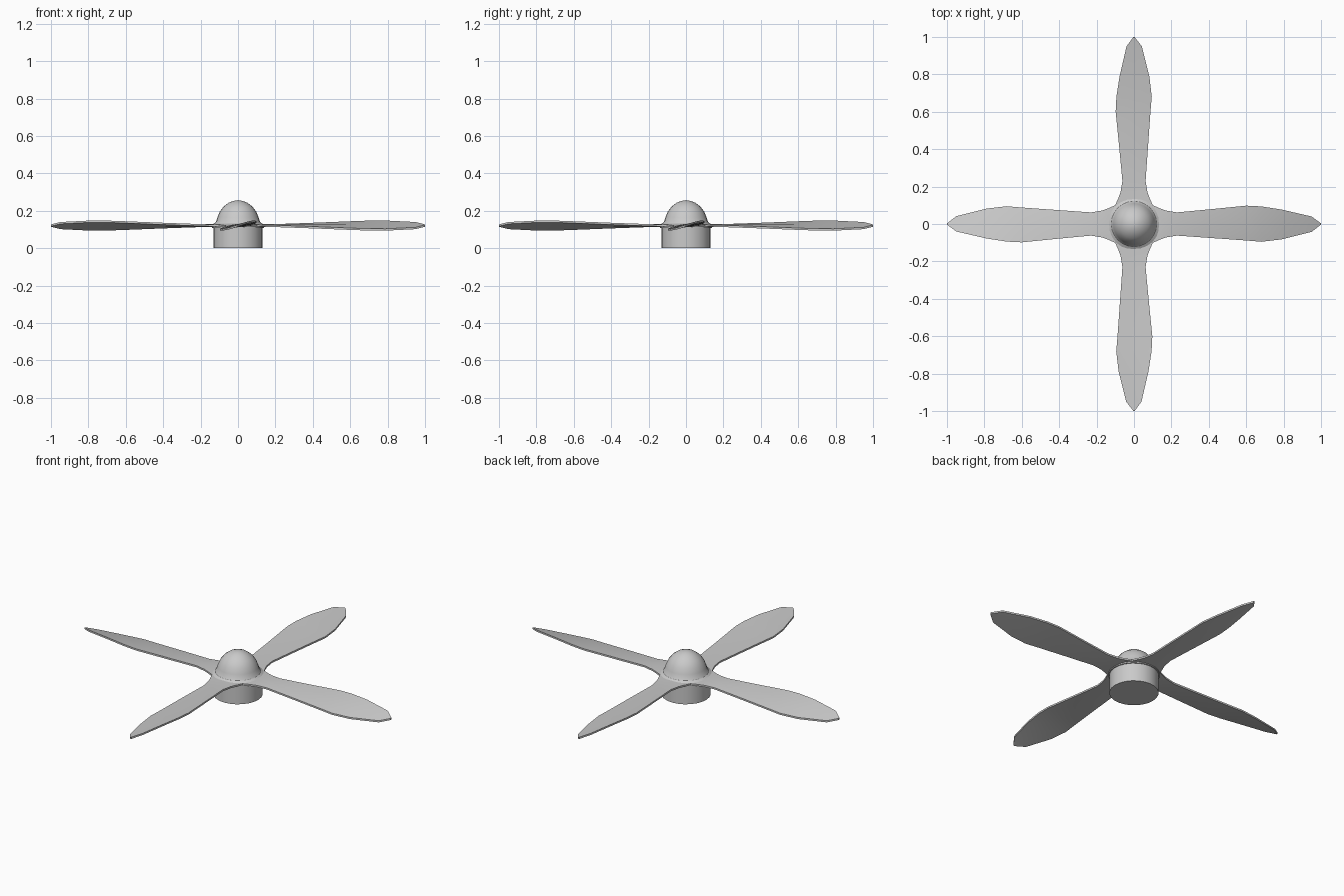
import bpy, bmesh, math
from mathutils import Matrix

cube = bpy.data.objects.get("Cube")
if cube:
    bpy.data.objects.remove(cube, do_unlink=True)

grey = bpy.data.materials.new("light_grey")
grey.use_nodes = True
grey.diffuse_color = (0.59, 0.59, 0.59, 1)
grey.node_tree.nodes["Principled BSDF"].inputs["Base Color"].default_value = (0.59, 0.59, 0.59, 1)


def finish(name, bm, angle=30):
    bmesh.ops.recalc_face_normals(bm, faces=bm.faces)
    mesh = bpy.data.meshes.new(name)
    bm.to_mesh(mesh)
    bm.free()
    mesh.materials.append(grey)
    obj = bpy.data.objects.new(name, mesh)
    bpy.context.collection.objects.link(obj)
    bpy.ops.object.select_all(action='DESELECT')
    obj.select_set(True)
    bpy.context.view_layer.objects.active = obj
    bpy.ops.object.shade_smooth_by_angle(angle=math.radians(angle))
    return obj


def lathe(name, profile, sides=24):
    bm = bmesh.new()
    verts = [bm.verts.new((r, 0, z)) for r, z in profile]
    edges = [bm.edges.new(pair) for pair in zip(verts, verts[1:])]
    bmesh.ops.spin(bm, geom=verts + edges, cent=(0, 0, 0), axis=(0, 0, 1),
                   angle=math.tau, steps=sides, use_duplicate=False)
    bmesh.ops.remove_doubles(bm, verts=bm.verts, dist=0.0005)
    return finish(name, bm)


# Hub: cylinder below, thin collar at blade height, domed spinner on top
lathe("hub_base", [(0, 0), (0.132, 0), (0.132, 0.115), (0, 0.115)])
lathe("hub_collar", [(0, 0.108), (0.138, 0.108), (0.138, 0.126), (0.124, 0.135), (0, 0.135)])
lathe("spinner_dome", [(0, 0.125), (0.128, 0.128), (0.117, 0.143), (0.11, 0.165),
                       (0.098, 0.195), (0.078, 0.222), (0.05, 0.243), (0.025, 0.253), (0, 0.257)])

# Blade stations: radius, leading half width, trailing half width, edge rise
STATIONS = [(0.09, 0.105, 0.105, 0), (0.14, 0.083, 0.083, 0.001), (0.17, 0.072, 0.072, 0.002),
            (0.23, 0.062, 0.062, 0.004), (0.4, 0.078, 0.074, 0.010), (0.6, 0.098, 0.088, 0.018),
            (0.68, 0.094, 0.095, 0.021), (0.79, 0.077, 0.082, 0.022), (0.95, 0.04, 0.042, 0.014),
            (1.0, 0.003, 0.003, 0.001)]
MID_Z, EDGE, CORE = 0.121, 0.005, 0.008


def blade(name, turn):
    bm = bmesh.new()
    rings = []
    for r, lead, trail, rise in STATIONS:
        core = CORE if r < 0.95 else EDGE
        section = [(-trail, -rise - EDGE), (0, -core), (lead, rise - EDGE),
                   (lead, rise + EDGE), (0, core), (-trail, -rise + EDGE)]
        rings.append([bm.verts.new((r, y, MID_Z + z)) for y, z in section])
    for a, b in zip(rings, rings[1:]):
        for i in range(len(a)):
            j = (i + 1) % len(a)
            bm.faces.new((a[i], a[j], b[j], b[i]))
    bm.faces.new(rings[0])
    bm.faces.new(rings[-1])
    bm.transform(Matrix.Rotation(turn, 4, 'Z'))
    return finish(name, bm)


for i, side in enumerate(("left", "back", "right", "front")):
    blade(side + "_blade", i * math.pi / 2)
